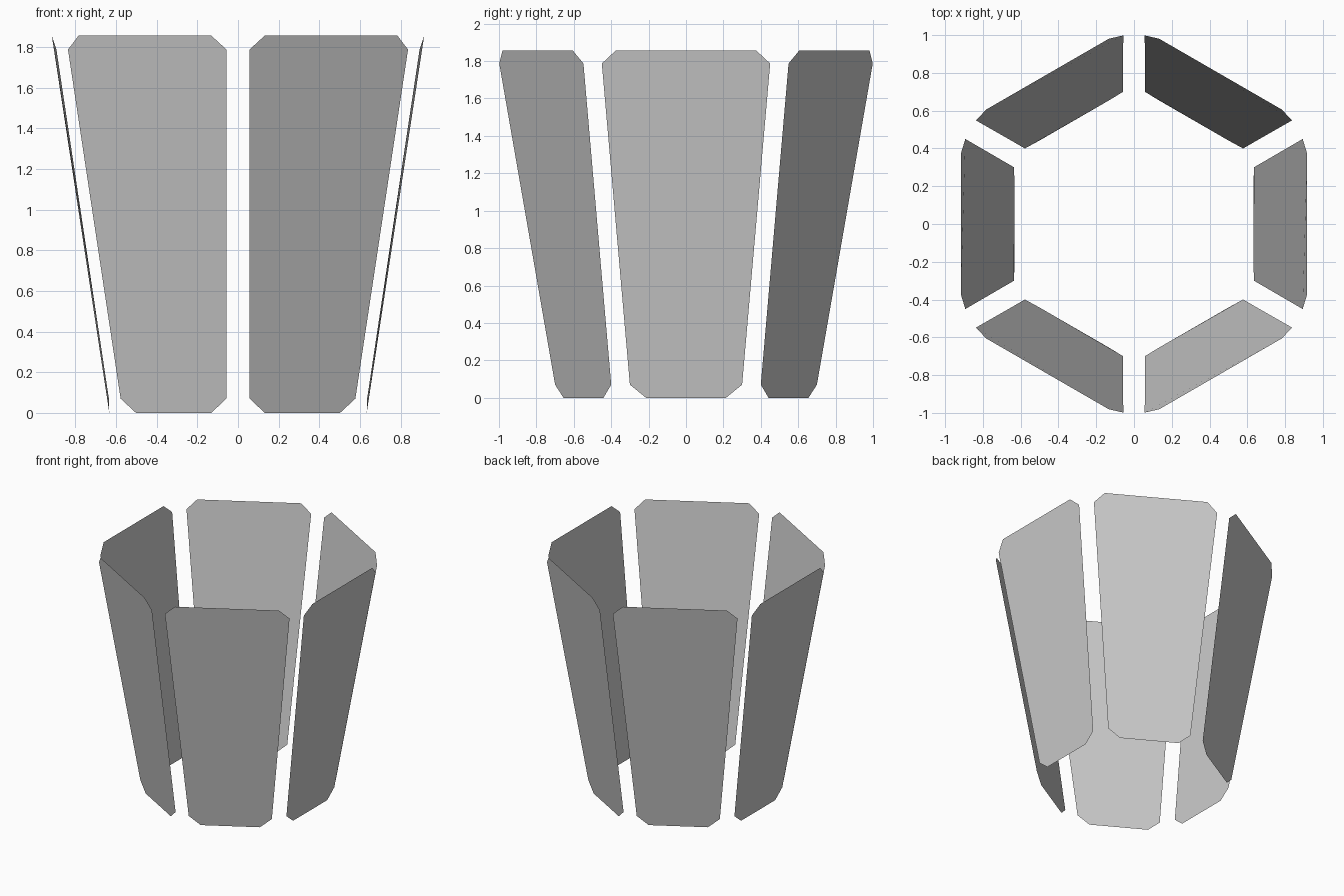
import bpy, bmesh
from math import radians
from mathutils import Matrix

if "Cube" in bpy.data.objects:
    bpy.data.objects.remove(bpy.data.objects["Cube"])

# Half outline of one leaning panel: (radial distance, half width, height)
HALF = [(0.633, 0.214, 0.0), (0.635, 0.30, 0.07), (0.893, 0.45, 1.787), (0.916, 0.375, 1.857)]
OUTLINE = [(r, -w, z) for r, w, z in reversed(HALF)] + HALF


def make_panel(name, angle):
    # Thin chamfered sheet, mirrored outline, turned about the centre
    bm = bmesh.new()
    face = bm.faces.new([bm.verts.new(p) for p in OUTLINE])
    face.normal_update()
    if face.normal.x < 0:
        face.normal_flip()
    bm.transform(Matrix.Rotation(radians(angle), 4, 'Z'))
    mesh = bpy.data.meshes.new(name)
    bm.to_mesh(mesh)
    bm.free()
    bpy.context.collection.objects.link(bpy.data.objects.new(name, mesh))


# Ring of six separate panels
names = ["right", "back_right", "back_left", "left", "front_left", "front_right"]
for i, side in enumerate(names):
    make_panel(side + "_panel", 60 * i)
